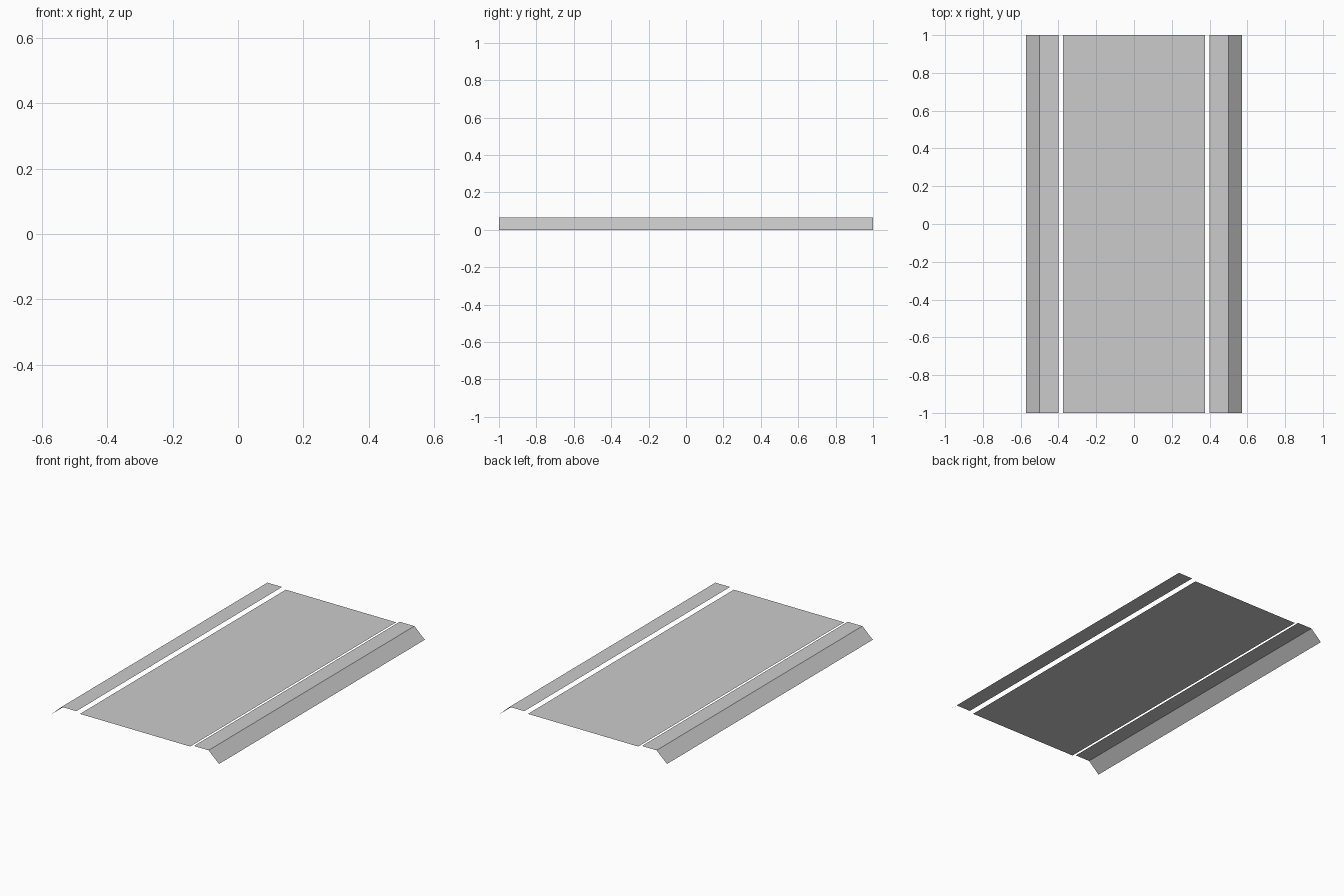
import bpy

if "Cube" in bpy.data.objects:
    bpy.data.objects.remove(bpy.data.objects["Cube"])


def strip(name, profile):
    """Sweep an x-z profile along y as an open sheet."""
    n = len(profile)
    verts = [(x, y, z) for y in (-1, 1) for x, z in profile]
    faces = [(i, i + 1, n + i + 1, n + i) for i in range(n - 1)]
    mesh = bpy.data.meshes.new(name)
    mesh.from_pydata(verts, [], faces)
    obj = bpy.data.objects.new(name, mesh)
    bpy.context.collection.objects.link(obj)
    return obj


# Centre deck, set slightly lower than the shoulders
strip("centre_deck", [(-0.375, 0.055), (0.375, 0.055)])

# Flat shoulder with outer slope, mirrored to both sides
shoulders = strip("side_shoulders", [(0.40, 0.065), (0.50, 0.065), (0.571, 0.0)])
shoulders.modifiers.new("mirror", 'MIRROR').use_axis[0] = True
